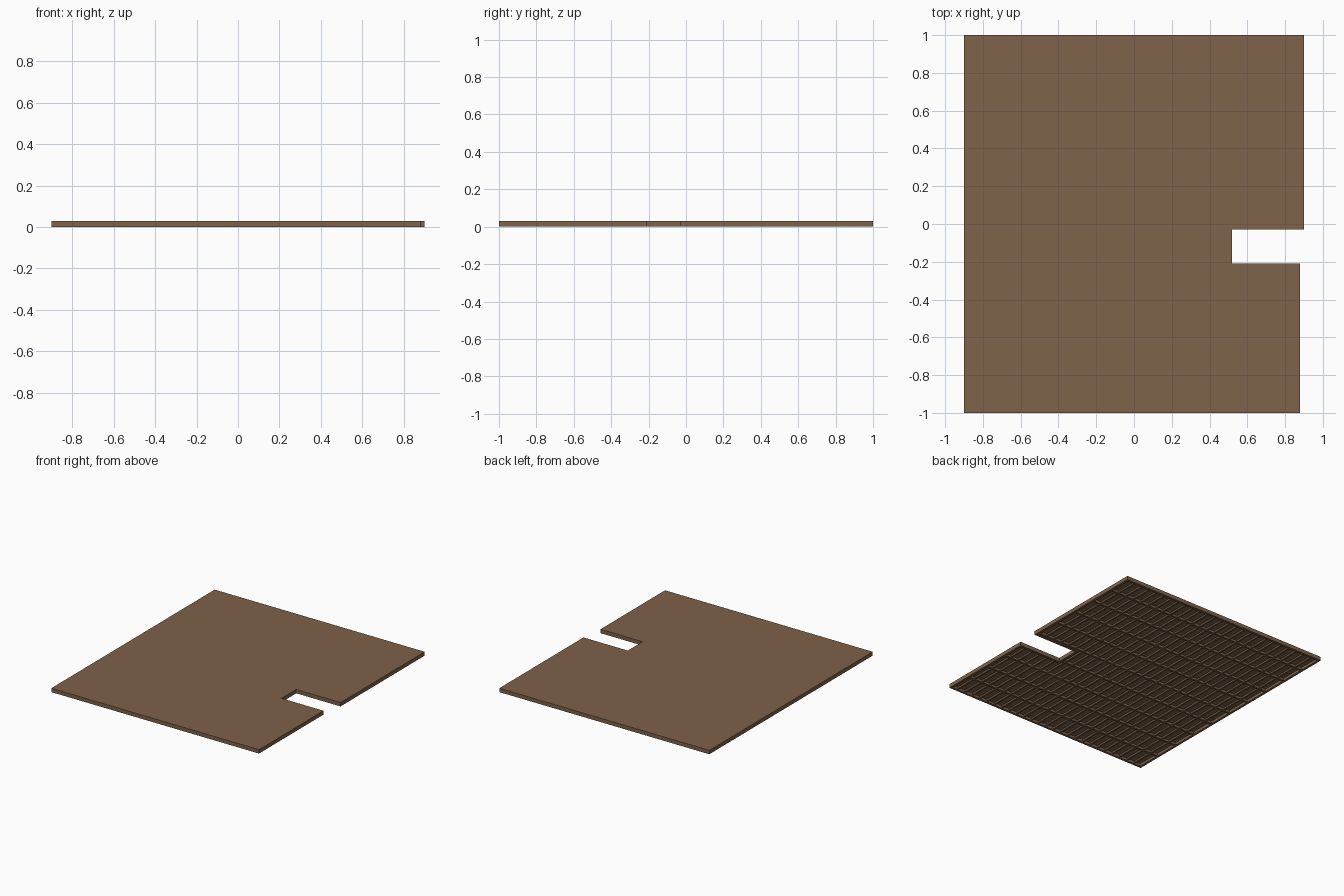
import bpy, bmesh

if "Cube" in bpy.data.objects:
    bpy.data.objects.remove(bpy.data.objects["Cube"])

H = 0.03            # overall thickness
SKIN = 0.010        # top sheet thickness
RIM = 0.018         # edge board width
NX, NY0, NY1 = 0.52, -0.21, -0.03   # stair-like notch in the right side
XL, XU, XR = -0.9, 0.9, 0.88

wood = bpy.data.materials.new("brown_wood")
wood.diffuse_color = (0.21, 0.122, 0.067, 1)
wood.use_nodes = True
wood.node_tree.nodes["Principled BSDF"].inputs["Base Color"].default_value = wood.diffuse_color


def finish(name, bm):
    bmesh.ops.recalc_face_normals(bm, faces=bm.faces)
    me = bpy.data.meshes.new(name)
    bm.to_mesh(me)
    bm.free()
    me.materials.append(wood)
    ob = bpy.data.objects.new(name, me)
    bpy.context.collection.objects.link(ob)
    return ob


def add_box(bm, x0, x1, y0, y1, z0, z1):
    vs = bmesh.ops.create_cube(bm, size=1)["verts"]
    for v in vs:
        v.co.x = x1 if v.co.x > 0 else x0
        v.co.y = y1 if v.co.y > 0 else y0
        v.co.z = z1 if v.co.z > 0 else z0


def boxes(name, items, z0, z1):
    bm = bmesh.new()
    for b in items:
        add_box(bm, *b, z0, z1)
    return finish(name, bm)


# Top sheet: notched outline extruded down
outline = [(XL, -1), (XR, -1), (XR, NY0), (NX, NY0),
           (NX, NY1), (XU, NY1), (XU, 1), (XL, 1)]
bm = bmesh.new()
face = bm.faces.new([bm.verts.new((x, y, H)) for x, y in outline])
ext = bmesh.ops.extrude_face_region(bm, geom=[face], use_keep_orig=True)
for v in ext["geom"]:
    if isinstance(v, bmesh.types.BMVert):
        v.co.z = H - SKIN
finish("top_sheet", bm)

# Edge boards around the outline and the notch
zt = H - SKIN
boxes("edge_boards", [
    (XL, XR, -1, -1 + RIM),
    (XL, XU, 1 - RIM, 1),
    (XL, XL + RIM, -1 + RIM, 1 - RIM),
    (XR - RIM, XR, -1 + RIM, NY0 - RIM),
    (XU - RIM, XU, NY1 + RIM, 1 - RIM),
    (NX, XR, NY0 - RIM, NY0),
    (NX, XU, NY1, NY1 + RIM),
    (NX - RIM, NX, NY0 - RIM, NY1 + RIM),
], 0, zt)

# Joists running left to right, shortened at the notch
joists, w = [], 0.016
for i in range(1, 10):
    y = -1 + 0.2 * i
    if NY0 - 0.02 < y < NY1 + 0.02:
        end = NX - RIM
    else:
        end = (XU if y > NY1 else XR) - RIM
    joists.append((XL + RIM, end, y - w / 2, y + w / 2))
boxes("joists", joists, 0.003, zt)

# Thin battens running front to back, split at the notch
battens, w, n = [], 0.014, 26
for i in range(1, n):
    x = XL + (XR - XL) * i / n
    a, b = x - w / 2, x + w / 2
    if b < NX - RIM:
        battens.append((a, b, -1 + RIM, 1 - RIM))
    else:
        battens.append((a, b, -1 + RIM, NY0 - RIM))
        battens.append((a, b, NY1 + RIM, 1 - RIM))
boxes("battens", battens, 0.008, zt)
